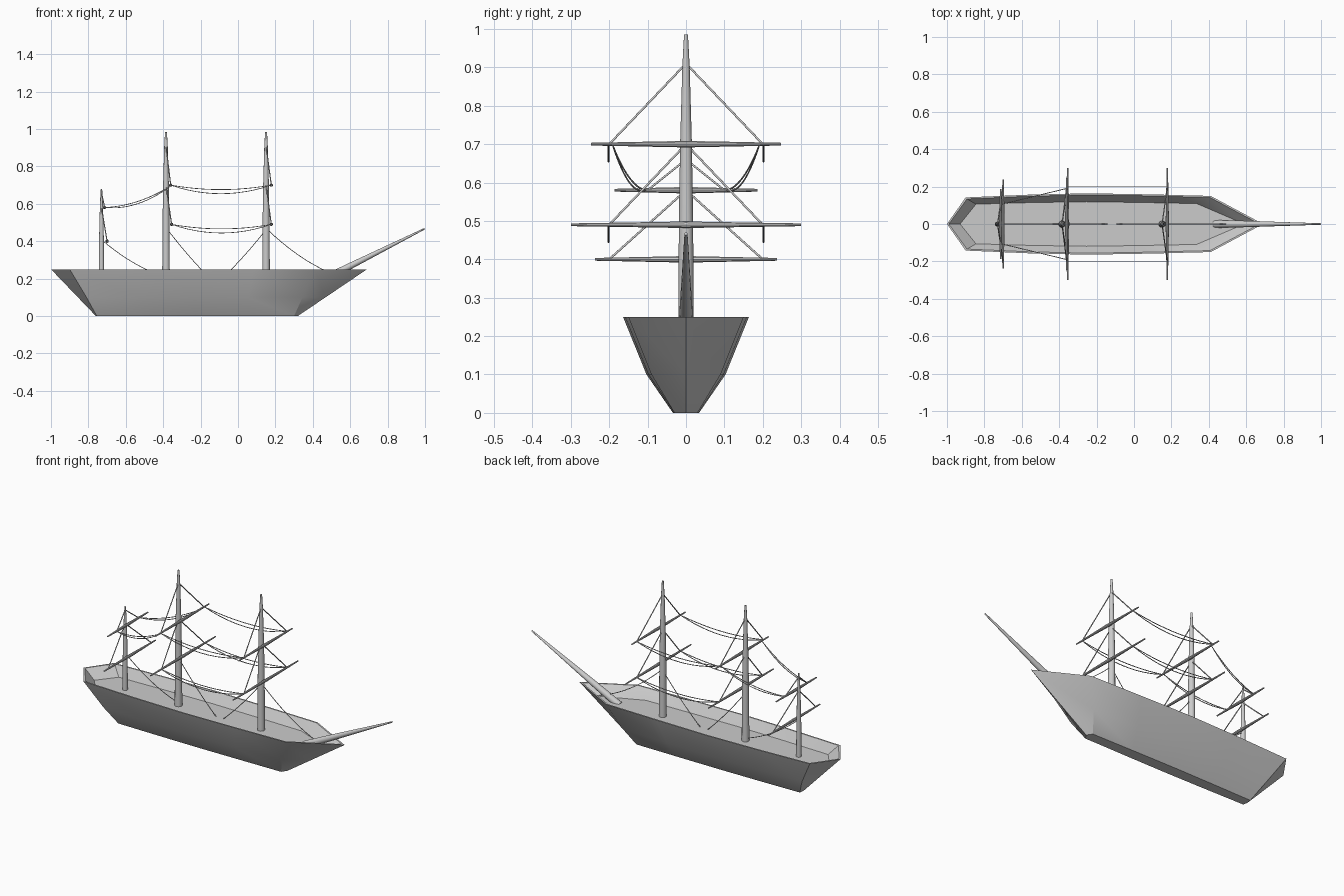
import bpy, bmesh
from math import sin, cos, pi
from mathutils import Vector

if "Cube" in bpy.data.objects:
    bpy.data.objects.remove(bpy.data.objects["Cube"])


def make_object(name, bm, smooth=0.6):
    bmesh.ops.recalc_face_normals(bm, faces=bm.faces)
    mesh = bpy.data.meshes.new(name)
    bm.to_mesh(mesh)
    bm.free()
    ob = bpy.data.objects.new(name, mesh)
    bpy.context.collection.objects.link(ob)
    bpy.ops.object.select_all(action='DESELECT')
    ob.select_set(True)
    bpy.context.view_layer.objects.active = ob
    bpy.ops.object.shade_smooth_by_angle(angle=smooth)
    return ob


def loft(bm, rings):
    loops = [[bm.verts.new(p) for p in r] for r in rings]
    n = len(loops[0])
    for a, b in zip(loops, loops[1:]):
        for i in range(n):
            j = (i + 1) % n
            bm.faces.new((a[i], a[j], b[j], b[i]))
    bm.faces.new(loops[0])
    bm.faces.new(loops[-1])


def spar(name, start, end, profile, sides=12):
    """Tapered round pole; profile = (fraction along, radius)."""
    a, b = Vector(start), Vector(end)
    q = Vector((0, 0, 1)).rotation_difference(b - a)
    rings = []
    for t, r in profile:
        c = a.lerp(b, t)
        rings.append([c + q @ Vector((r * cos(2 * pi * i / sides), r * sin(2 * pi * i / sides), 0))
                      for i in range(sides)])
    bm = bmesh.new()
    loft(bm, rings)
    return make_object(name, bm)


def rope(name, start, end, sag=0.0, radius=0.0022):
    a, b = Vector(start), Vector(end)
    n = 12 if sag else 1
    cu = bpy.data.curves.new(name, 'CURVE')
    cu.dimensions = '3D'
    cu.bevel_depth = radius
    cu.bevel_resolution = 1
    cu.use_fill_caps = True
    sp = cu.splines.new('POLY')
    sp.points.add(n)
    for i in range(n + 1):
        t = i / n
        p = a.lerp(b, t)
        p.z -= sag * 4 * t * (1 - t)
        sp.points[i].co = (*p, 1)
    ob = bpy.data.objects.new(name, cu)
    bpy.context.collection.objects.link(ob)


# hull outline at one level: stern tip, stern corner, bulging side, bow corner, bow tip
def outline(z, tip_a, corner_a, ya, ymid, corner_b, yb, tip_b):
    span = corner_b - corner_a
    side = [(corner_a, ya), (corner_a + span * .25, ya * .35 + ymid * .65),
            (corner_a + span * .5, ymid), (corner_a + span * .75, yb * .4 + ymid * .6), (corner_b, yb)]
    pts = [(tip_a, 0)] + side + [(tip_b, 0)] + [(x, -y) for x, y in reversed(side)]
    return [(x, y, z) for x, y in pts]


# open hull with a sunken deck
DECK = .195
bm = bmesh.new()
loft(bm, [
    outline(0, -.76, -.755, .028, .034, .30, .03, .32),
    outline(.1, -.856, -.81, .085, .103, .345, .09, .468),
    outline(.25, -1, -.90, .142, .164, .41, .15, .69),
    outline(.25, -.99, -.893, .134, .156, .406, .142, .672),
    outline(DECK, -.93, -.845, .106, .119, .335, .109, .59),
])
make_object("hull", bm, 0.55)

# masts, yards and the ropes holding up each yard
# name, mast x, top z, base radius, yards: (x, z, half length, rope y, rope top z)
masts = [
    ("fore", .15, .985, .0205, [(.178, .70, .247, .20, .91), (.178, .49, .30, .20, .70)]),
    ("main", -.385, .985, .0205, [(-.36, .70, .247, .20, .91), (-.355, .49, .30, .20, .70)]),
    ("mizzen", -.73, .68, .0145, [(-.713, .58, .186, .10, .66), (-.70, .40, .237, .20, .58)]),
]
for name, x, top, r, yards in masts:
    spar(name + "_mast", (x, 0, DECK - .005), (x, 0, top),
         [(0, r), (.4, r * .9), (.65, r * .74), (.9, r * .46), (1, r * .25)])
    for level, (yx, z, half, ry, rz) in zip(("upper", "lower"), yards):
        spar(f"{name}_{level}_yard", (yx, -half, z), (yx, half, z),
             [(0, .0038), (.17, .0055), (.5, .009), (.83, .0055), (1, .0038)], 10)
        for s in (-1, 1):
            rope(f"{name}_{level}_lift", (x, 0, rz), (yx, s * ry, z), 0, .003)

# bowsprit
spar("bowsprit", (.43, 0, .182), (.998, 0, .467), [(0, .021), (.3, .017), (1, .004)])

# sagging ropes between yards of neighbouring masts
for s in (-1, 1):
    for sag in (.024, .046):
        rope("upper_brace", (.178, s * .202, .70), (-.36, s * .202, .70), sag)
        rope("lower_brace", (.178, s * .202, .49), (-.355, s * .202, .49), sag)
    for sag in (.025, .037):
        rope("mizzen_brace", (-.36, s * .19, .695), (-.713, s * .105, .58), sag)

# centre line stays running down to the deck
rope("fore_stay", (.16, 0, .46), (.58, 0, .20), .035)
rope("fore_back_stay", (.14, 0, .45), (-.095, 0, .192), .010)
rope("main_stay", (-.375, 0, .46), (-.14, 0, .192), .010)
rope("mizzen_stay", (-.72, 0, .40), (-.39, 0, .21), .022)
